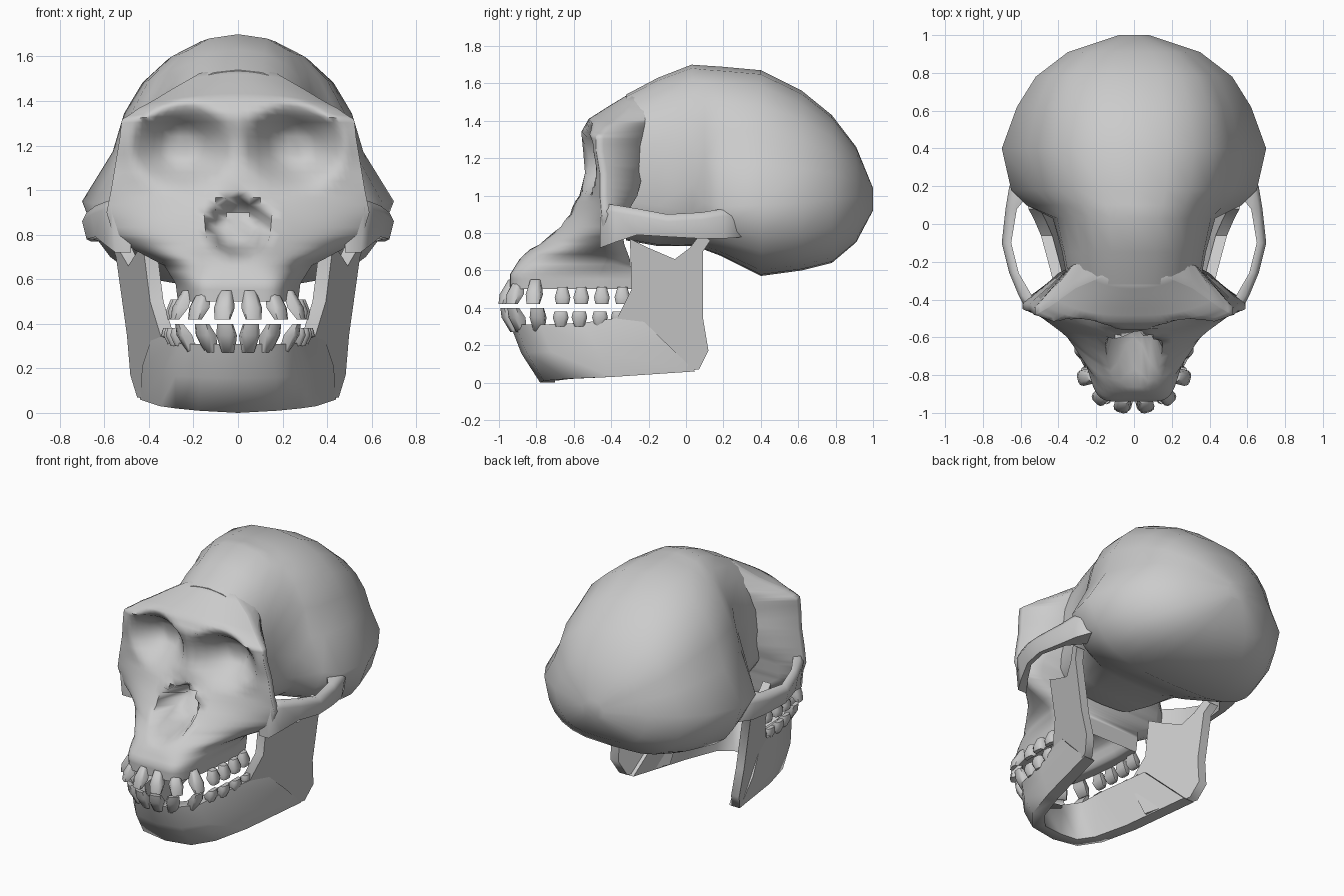
import bpy, bmesh, math
from mathutils import Vector

old = bpy.data.objects.get("Cube")
if old:
    bpy.data.objects.remove(old, do_unlink=True)

bone = bpy.data.materials.new("bone grey")
bone.use_nodes = True
GREY = (0.6, 0.6, 0.6, 1)
bone.diffuse_color = GREY
bone.node_tree.nodes["Principled BSDF"].inputs["Base Color"].default_value = GREY


def add_loft(bm, rings, cap_start=True, cap_end=True):
    """Bridge equal-sized closed rings into one skin."""
    loops = [[bm.verts.new(p) for p in ring] for ring in rings]
    n = len(loops[0])
    for a, b in zip(loops, loops[1:]):
        for i in range(n):
            j = (i + 1) % n
            bm.faces.new((a[i], a[j], b[j], b[i]))
    if cap_start:
        bm.faces.new(loops[0])
    if cap_end:
        bm.faces.new(loops[-1])


def finish(name, bm, mirror=False, angle=60):
    bmesh.ops.recalc_face_normals(bm, faces=bm.faces[:])
    mesh = bpy.data.meshes.new(name)
    bm.to_mesh(mesh)
    bm.free()
    mesh.materials.append(bone)
    obj = bpy.data.objects.new(name, mesh)
    bpy.context.collection.objects.link(obj)
    bpy.ops.object.select_all(action='DESELECT')
    obj.select_set(True)
    bpy.context.view_layer.objects.active = obj
    if mirror:
        mod = obj.modifiers.new("mirror", 'MIRROR')
        mod.use_clip = True
        bpy.ops.object.modifier_apply(modifier=mod.name)
    bpy.ops.object.shade_smooth_by_angle(angle=math.radians(angle))


def cm(row):
    return [v / 100 for v in row]


# Cranium sections, front to back (y, top, bottom, dome half width, side flare, flare height)
sections = [
    (-32, 154, 76, 35, 0, 114), (-15, 163, 73, 38, 0, 112), (3, 170, 73, 42, 1, 106),
    (10, 169.5, 71, 49, 8, 96), (18, 169, 68, 54, 11, 94), (40, 167, 57, 58, 12, 95),
    (62, 156, 60, 53, 9, 96), (78, 143, 64, 46, 6, 98), (91, 126, 75, 31, 4, 99),
    (100, 104, 92, 7, 1, 98),
]


def skull_ring(row, count=24):
    y, top, bottom, dome, flare, mid = cm(row)
    pts = []
    for i in range(count):
        a = math.tau * i / count
        c, s = math.cos(a), math.sin(a)
        power = 0.87 if s > 0 else 0.6
        height = top - mid if s > 0 else mid - bottom
        t = abs(s) ** power
        fade = max(0, 1 - t * (3.3 if s > 0 else 1))
        x = math.copysign(abs(c) ** power * dome + flare * fade, c)
        pts.append((x, y, mid + math.copysign(t, s) * height))
    return pts


bm = bmesh.new()
add_loft(bm, [skull_ring(r) for r in sections])
finish("cranium", bm)

# Face: horizontal slices (height, centre y, half width, side y, back x, back y, bluntness)
slices = [
    (154, -31, 17, -28, 17, -15, 2), (148, -41, 31, -34, 27, -18, 2.5),
    (141, -52, 45, -44, 31, -20, 3), (134, -56, 52, -48, 33, -22, 3),
    (124, -55, 53, -48, 34, -23, 2.5), (112, -54, 55, -46, 34, -23, 2),
    (100, -57, 57, -46, 40, -26, 1.3), (90, -66, 59, -45, 46, -32, 1.2),
    (80, -76, 56, -44, 46, -34, 1.4), (74, -81, 48, -43, 38, -33, 1.9),
    (66, -89, 33, -42, 28, -30, 4), (58, -94, 28, -46, 27, -29, 7),
    (50, -94, 27, -46, 26, -29, 7), (50, -86, 20, -40, 20, -29, 6),
    (60, -80, 15, -40, 15, -29, 6),
]
PALATE = 12


def dent(x, z, cx, cz, rx, rz, depth, steep):
    d = math.hypot((x - cx) / rx, (z - cz) / rz)
    return depth * min(1, max(0, (1 - d) * steep))


def face_ring(row, hollow, count=18):
    z, yc, w, ys, bx, by, _ = cm(row)
    half = []
    for i in range(count + 1):
        u = math.sin(i / count * math.pi / 2)
        x = u * w
        y = yc + (ys - yc) * u ** row[-1]
        if hollow:
            # deep eye sockets, and a nose opening that narrows upward
            y += dent(x, z, 0.25, 1.2, 0.23, 0.2, 0.17, 1.5)
            y += dent(x, z, 0, 0.84, 0.15 - max(0, z - 0.84) * 0.4, 0.14, 0.24, 3)
        half.append((x, y))
    half += [(w, ys + 0.04), (bx, by)]
    droop = max(0, z - 1.3) * 2
    right = [(x, y, z - droop * x * x) for x, y in half]
    return [(-x, y, h) for x, y, h in reversed(right[1:])] + right


rings = []
STEPS = 3
for k, (a, b) in enumerate(zip(slices, slices[1:])):
    for s in range(STEPS):
        mixed = [p + (q - p) * s / STEPS for p, q in zip(a, b)]
        rings.append(face_ring(mixed, k < PALATE))
rings.append(face_ring(slices[-1], False))
bm = bmesh.new()
add_loft(bm, rings)
finish("face", bm, angle=75)

# Cheek arches: (y, outer x, inner x, top, bottom)
arch = [(-46, 57, 48, 96, 72), (-38, 61, 54, 95, 75), (-26, 66, 61, 93, 79),
        (-10, 70, 65, 90, 78), (8, 68, 62, 91, 77), (20, 66, 52, 93, 77), (32, 60, 45, 93, 78)]
bm = bmesh.new()
add_loft(bm, [[(xo - 0.02, y, t), (xo, y, t - 0.04), (xo - 0.02, y, b), (xi, y, b), (xi, y, t)]
              for y, xo, xi, t, b in map(cm, arch)])
finish("cheek_arches", bm, mirror=True, angle=75)

# Jaw body: outer top and outer bottom points from the chin backwards
body = [(0, -94, 31, 0, -78, 0), (14, -91, 31, 18, -76, 1), (25, -78, 31, 28, -64, 2),
        (29, -55, 32, 35, -40, 3), (38, -26, 36, 44, 5, 6)]


def inward(p, amount):
    """Move toward the middle of the jaw: backward at the chin, sideways farther back."""
    d = Vector((-p.x, max(0, -0.55 - p.y), 0))
    return p + d.normalized() * amount


bm = bmesh.new()
rings = []
for row in map(cm, body):
    top, low = Vector(row[:3]), Vector(row[3:])
    belly = inward(top.lerp(low, 0.5), -0.02)
    rings.append([top, belly, low, inward(low, 0.08), inward(top, 0.08)])
add_loft(bm, rings, cap_start=False)
finish("jaw_body", bm, mirror=True, angle=75)

# Jaw branches: flat side outline, leaning outward with height and toward the back
outline = [(-30, 77), (-20, 72), (-6, 66), (2, 72), (8, 80), (13, 76), (9, 70),
           (9, 35), (12, 17), (7, 7), (-24, 5), (-38, 32), (-29, 50)]
bm = bmesh.new()
rings = []
for thick in (0, 0.06):
    rings.append([(0.43 + 0.14 * z + 0.33 * (y - 0.03) - thick, y, z)
                  for y, z in map(cm, outline)])
add_loft(bm, rings)
finish("jaw_branches", bm, mirror=True)


# Teeth: narrow root, wide belly, chisel tip, leaning outward at the front
def add_tooth(bm, x, y, root, tip):
    front = y < -0.75
    out = Vector((x, y + 0.75 if front else 0, 0)).normalized()
    side = Vector((-out.y, out.x, 0))
    lean = 0.06 if front else 0.02
    rings = []
    for t, wide, deep in ((0, 0.026, 0.02), (0.6, 0.042, 0.03), (1, 0.034, 0.014)):
        centre = Vector((x, y, root + (tip - root) * t)) + out * lean * (t - 0.4)
        rings.append([centre + side * wide * a + out * deep * b
                      for a, b in ((1, 0.5), (0.5, 1), (-0.5, 1), (-1, 0.5), (-1, -1), (1, -1))])
    add_loft(bm, rings)


upper = [(6, -95), (17, -91), (25, -81), (28, -66), (29, -56), (29, -45), (28, -34)]
lower = [(5, -94), (14, -90), (23, -79), (27, -67), (29, -57), (30, -46), (31, -36)]
for name, spots, front, back in (("upper_teeth", upper, (0.55, 0.42), (0.51, 0.42)),
                                 ("lower_teeth", lower, (0.27, 0.4), (0.3, 0.38))):
    bm = bmesh.new()
    for x, y in map(cm, spots):
        add_tooth(bm, x, y, *(front if y < -0.75 else back))
    finish(name, bm, mirror=True)
